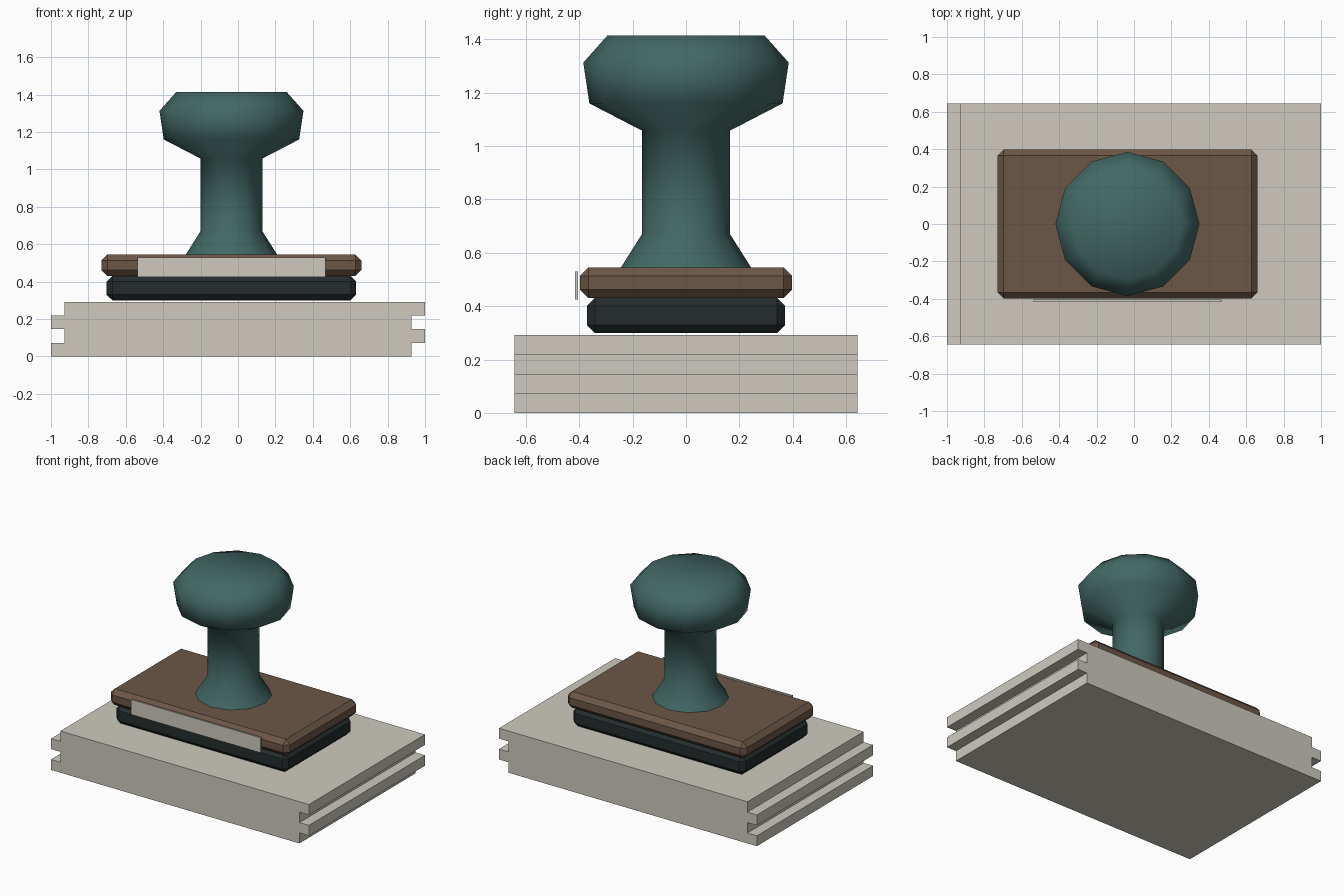
import bpy, bmesh, math

if "Cube" in bpy.data.objects:
    bpy.data.objects.remove(bpy.data.objects["Cube"])

CX = -0.035  # stamp centre in x


def material(name, rgb):
    m = bpy.data.materials.new(name)
    m.diffuse_color = (*rgb, 1)
    m.use_nodes = True
    m.node_tree.nodes["Principled BSDF"].inputs["Base Color"].default_value = m.diffuse_color
    return m


PAPER = material("paper", (0.62, 0.59, 0.52))
WOOD = material("brown_wood", (0.15, 0.095, 0.062))
RUBBER = material("dark_rubber", (0.018, 0.025, 0.027))
TEAL = material("teal_handle", (0.055, 0.14, 0.13))


def finish(name, bm, mat):
    bmesh.ops.recalc_face_normals(bm, faces=bm.faces)
    me = bpy.data.meshes.new(name)
    bm.to_mesh(me)
    bm.free()
    ob = bpy.data.objects.new(name, me)
    bpy.context.collection.objects.link(ob)
    me.materials.append(mat)
    return ob


def box(name, x, y, z, mat, bevel=0):
    bm = bmesh.new()
    bmesh.ops.create_cube(bm, size=1)
    for v in bm.verts:
        v.co = [(a + b) / 2 + c * (b - a) for (a, b), c in zip((x, y, z), v.co)]
    ob = finish(name, bm, mat)
    if bevel:
        mod = ob.modifiers.new("chamfer", 'BEVEL')
        mod.width = bevel
        mod.segments = 1
    return ob


# Base board: extruded profile with interlocking fingers on both ends
I, O = 0.927, 1.0
zs = [0, 0.073, 0.146, 0.219, 0.292]
profile = []
for k in range(4):
    x = O if k % 2 else I
    profile += [(x, zs[k]), (x, zs[k + 1])]
for k in reversed(range(4)):
    x = I if k % 2 else O
    profile += [(-x, zs[k + 1]), (-x, zs[k])]
bm = bmesh.new()
face = bm.faces.new([bm.verts.new((x, -0.643, z)) for x, z in profile])
ext = bmesh.ops.extrude_face_region(bm, geom=[face], use_keep_orig=True)
for v in ext["geom"]:
    if isinstance(v, bmesh.types.BMVert):
        v.co.y = 0.643
finish("base_board", bm, PAPER)

# Stamp body
box("rubber_pad", (CX - 0.667, CX + 0.667), (-0.372, 0.372), (0.30, 0.43), RUBBER, 0.03)
box("wooden_block", (CX - 0.695, CX + 0.695), (-0.398, 0.398), (0.43, 0.545), WOOD, 0.032)
box("front_label", (-0.537, 0.467), (-0.416, -0.404), (0.425, 0.53), PAPER)

# Turned handle, 12-sided
N = 12
rings = [(0.244, 0.545), (0.165, 0.67), (0.165, 1.058),
         (0.362, 1.16), (0.385, 1.313), (0.295, 1.414)]
bm = bmesh.new()
loops = [[bm.verts.new((CX + r * math.cos(math.tau * i / N),
                        r * math.sin(math.tau * i / N), z)) for i in range(N)]
         for r, z in rings]
for a, b in zip(loops, loops[1:]):
    for i in range(N):
        j = (i + 1) % N
        bm.faces.new((a[i], a[j], b[j], b[i]))
bm.faces.new(loops[0])
bm.faces.new(loops[-1])
handle = finish("handle", bm, TEAL)
bpy.context.view_layer.objects.active = handle
handle.select_set(True)
bpy.ops.object.shade_smooth_by_angle(angle=math.radians(75))
